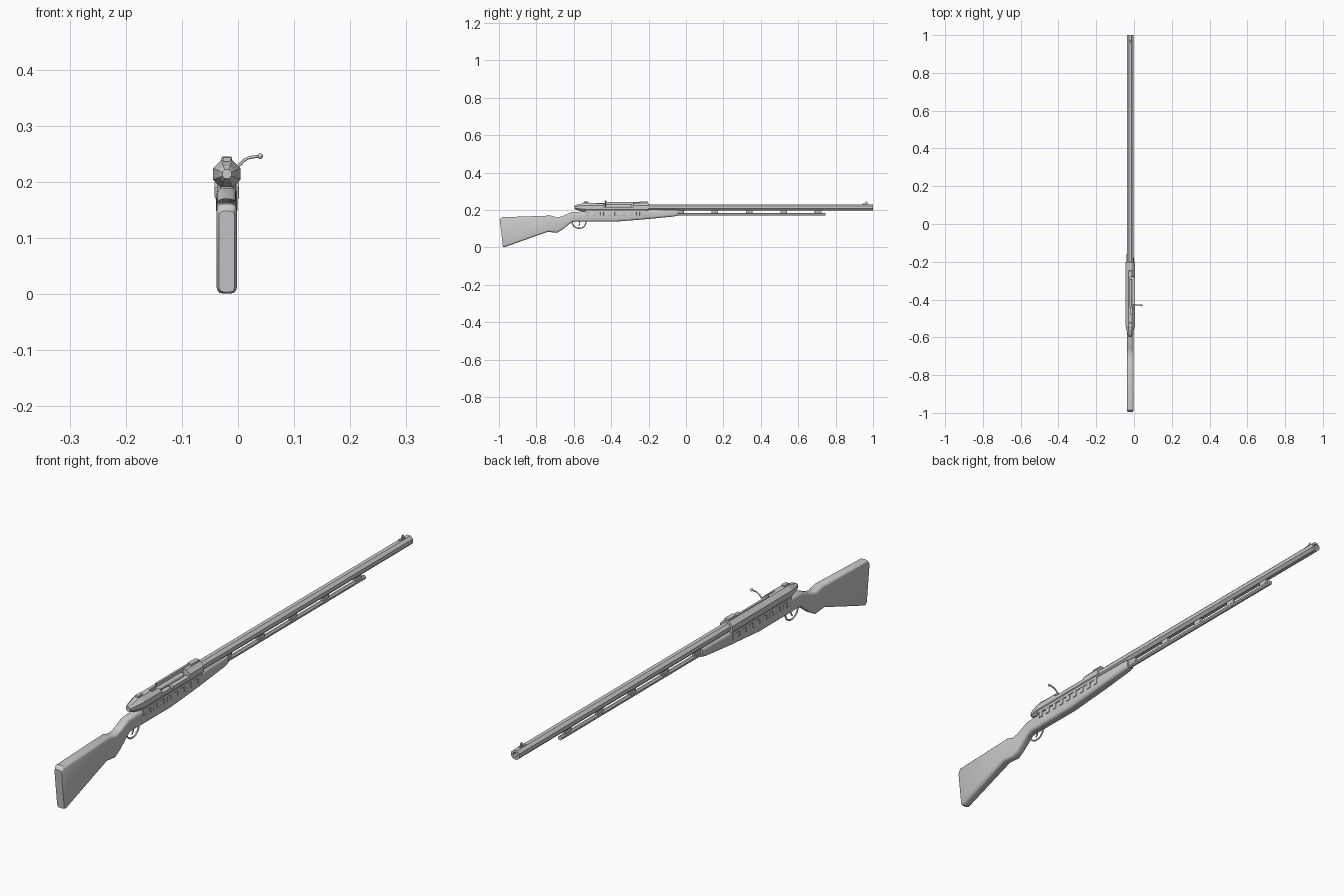
import bpy, bmesh, math
from mathutils import Vector

if "Cube" in bpy.data.objects:
    bpy.data.objects.remove(bpy.data.objects["Cube"])

CX = -0.02   # centre plane of the rifle
AZ = 0.214   # bore axis height


def make(name, bm, smooth=None):
    bmesh.ops.recalc_face_normals(bm, faces=bm.faces)
    me = bpy.data.meshes.new(name)
    bm.to_mesh(me)
    bm.free()
    ob = bpy.data.objects.new(name, me)
    bpy.context.collection.objects.link(ob)
    if smooth:
        bpy.ops.object.select_all(action='DESELECT')
        ob.select_set(True)
        bpy.context.view_layer.objects.active = ob
        bpy.ops.object.shade_smooth_by_angle(angle=math.radians(smooth))
    return ob


def loft(name, rings, smooth=None):
    bm = bmesh.new()
    vs = [[bm.verts.new(p) for p in r] for r in rings]
    n = len(rings[0])
    for a, b in zip(vs, vs[1:]):
        for i in range(n):
            bm.faces.new((a[i], a[(i + 1) % n], b[(i + 1) % n], b[i]))
    bm.faces.new(vs[0])
    bm.faces.new(vs[-1])
    return make(name, bm, smooth)


def lathe(name, stations, z, sides=8, x=CX, smooth=None):
    # regular polygon sections along y, flats facing up and sideways
    rings = []
    for y, r in stations:
        r /= math.cos(math.pi / sides)
        ang = [(i + 0.5) * math.tau / sides for i in range(sides)]
        rings.append([(x + r * math.cos(a), y, z + r * math.sin(a)) for a in ang])
    return loft(name, rings, smooth)


def box(name, x, y, z, sx, sy, sz, bevel=0, top=1.0):
    bm = bmesh.new()
    bmesh.ops.create_cube(bm, size=1)
    for v in bm.verts:
        t = top if v.co.z > 0 else 1
        v.co = (x + v.co.x * sx * t, y + v.co.y * sy * t, z + v.co.z * sz)
    if bevel:
        bmesh.ops.bevel(bm, geom=bm.edges[:], offset=bevel, segments=2, profile=0.5, affect='EDGES')
    return make(name, bm)


def tube(name, pts, r, smooth=True):
    cu = bpy.data.curves.new(name, 'CURVE')
    cu.dimensions = '3D'
    cu.bevel_depth = r
    cu.bevel_resolution = 2
    cu.resolution_u = 5
    cu.use_fill_caps = True
    sp = cu.splines.new('BEZIER')
    sp.bezier_points.add(len(pts) - 1)
    for bp, p in zip(sp.bezier_points, pts):
        bp.co = p
        bp.handle_left_type = bp.handle_right_type = 'AUTO'
    ob = bpy.data.objects.new(name, cu)
    bpy.context.collection.objects.link(ob)
    return ob


def cut(ob, cutter):
    m = ob.modifiers.new("cut", 'BOOLEAN')
    m.operation = 'DIFFERENCE'
    m.solver = 'EXACT'
    m.object = cutter
    bpy.context.view_layer.objects.active = ob
    bpy.ops.object.modifier_apply(modifier="cut")
    bpy.data.objects.remove(cutter)


# stock: rounded sections (y bottom, z bottom, y top, z top, half width)
STATIONS = [
    (-0.979, 0.004, -0.996, 0.148, 0.014), (-0.970, 0.001, -0.984, 0.161, 0.018),
    (-0.740, 0.083, -0.722, 0.170, 0.018), (-0.690, 0.078, -0.690, 0.160, 0.0175),
    (-0.665, 0.092, -0.660, 0.167, 0.0165), (-0.610, 0.135, -0.612, 0.189, 0.0165),
    (-0.590, 0.138, -0.560, 0.191, 0.018), (-0.370, 0.138, -0.370, 0.200, 0.019),
    (-0.200, 0.152, -0.200, 0.202, 0.019), (-0.065, 0.165, -0.065, 0.202, 0.017),
    (-0.045, 0.169, -0.045, 0.200, 0.014)]
rings = []
for yb, zb, yt, zt, w in STATIONS:
    c, ring = min(0.011, w * 0.6), []
    h = zt - zb
    for k, (sx, sz) in enumerate([(1, 1), (-1, 1), (-1, -1), (1, -1)]):
        for j in range(4):
            a = math.pi / 4 + k * math.pi / 2 + (j - 1.5) * math.pi / 6
            x = sx * (w - c) + c * math.cos(a)
            t = ((h / 2 + sz * (h / 2 - c)) + c * math.sin(a)) / h
            ring.append((CX + x, yb + (yt - yb) * t, zb + h * t))
    rings.append(ring)
loft("stock", rings, 35)

# octagonal receiver with open ejection port
receiver = lathe("receiver", [(-0.597, 0.008), (-0.585, 0.014), (-0.54, 0.0245), (-0.2, 0.0245)], AZ)
cut(receiver, box("port_cutter", CX + 0.012, -0.36, AZ + 0.018, 0.03, 0.16, 0.03))
cut(receiver, box("bolt_slot_cutter", CX + 0.007, -0.45, AZ + 0.022, 0.012, 0.06, 0.014))
lathe("bolt", [(-0.5, 0.009), (-0.29, 0.009)], AZ + 0.006, 12, smooth=40)

# raised strips on top of the receiver
box("receiver_front_block", CX, -0.225, 0.239, 0.018, 0.045, 0.013, 0.002)
box("receiver_top_rib", CX - 0.006, -0.33, 0.239, 0.008, 0.2, 0.005)
box("rear_sight", CX, -0.535, 0.240, 0.014, 0.025, 0.008, 0.0015)

# bolt handle with round knob
tube("bolt_handle", [(-0.016, -0.43, 0.218), (0.001, -0.43, 0.229), (0.015, -0.43, 0.241), (0.038, -0.43, 0.246)], 0.0026)
bm = bmesh.new()
bmesh.ops.create_uvsphere(bm, u_segments=12, v_segments=8, radius=0.005)
bmesh.ops.translate(bm, verts=bm.verts, vec=Vector((0.0395, -0.43, 0.246)))
make("bolt_knob", bm, 60)

# octagonal hollow barrel and front sight
lathe("barrel", [(-0.22, 0.0165), (1.0, 0.0165), (1.0, 0.009), (0.9, 0.009)], AZ)
box("front_sight_base", CX, 0.96, 0.231, 0.010, 0.03, 0.005)
box("front_sight", CX, 0.965, 0.238, 0.004, 0.018, 0.014, top=0.4)

# under-barrel rod and its clips
lathe("under_rod", [(-0.07, 0.0075), (0.745, 0.0075)], 0.177, 8)
for i in range(5):
    box(f"rod_clip_{i}", CX, -0.03 + i * 0.184, 0.191, 0.012, 0.036, 0.018, 0.002)

# row of ribs and carrier rail on both sides of the stock
for side in (-1, 1):
    box("side_rail", CX + side * 0.019, -0.375, 0.195, 0.006, 0.33, 0.010)
    for i in range(9):
        box("side_rib", CX + side * 0.0185, -0.526 + i * 0.0385, 0.183, 0.006, 0.019, 0.026, 0.002)

# trigger guard and trigger
tube("trigger_guard", [(CX, -0.612, 0.138), (CX, -0.598, 0.112), (CX, -0.570, 0.102),
                       (CX, -0.543, 0.114), (CX, -0.533, 0.142)], 0.003)
tube("trigger", [(CX, -0.575, 0.142), (CX, -0.568, 0.128), (CX, -0.575, 0.114)], 0.0025)
